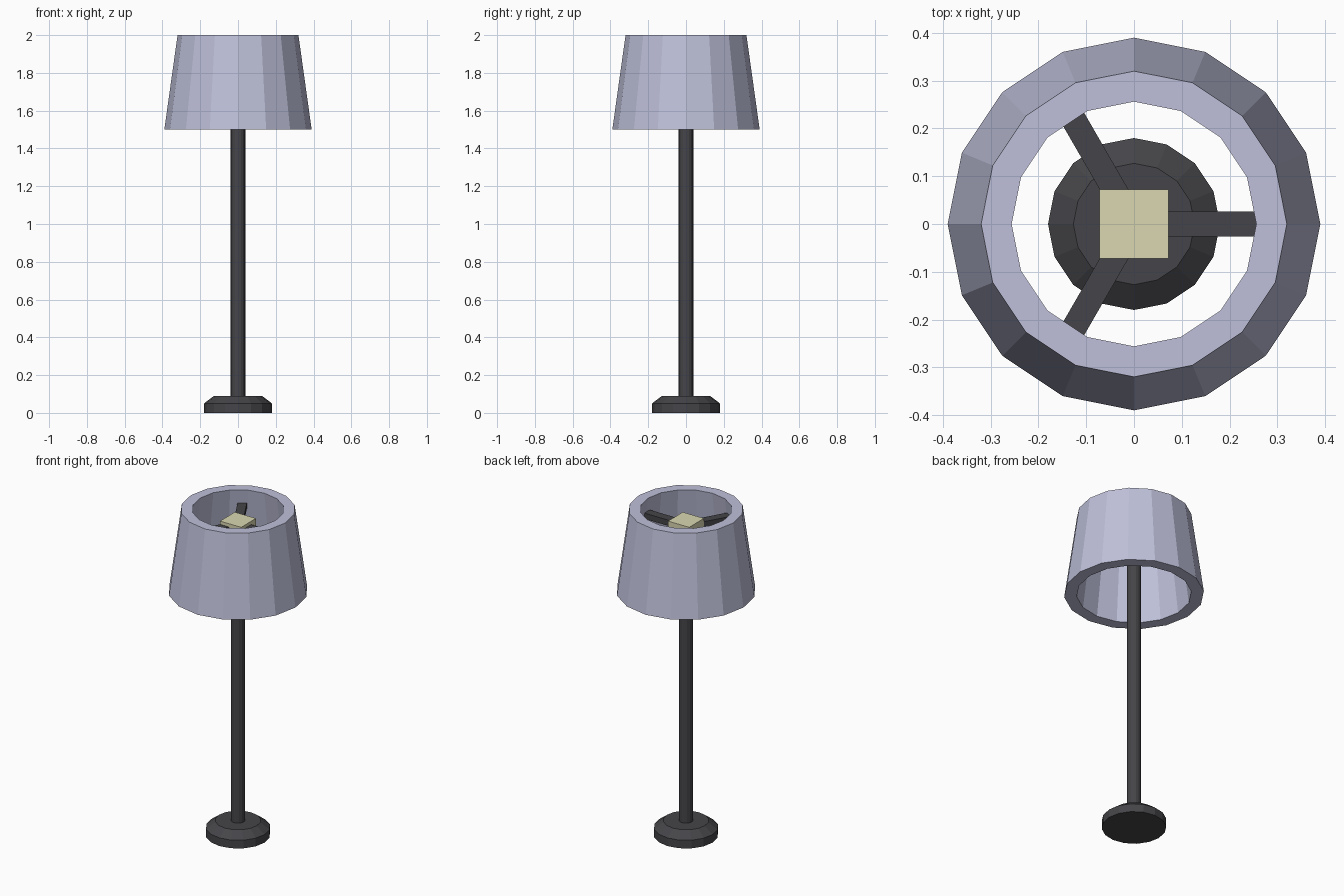
import bpy, bmesh, math

if "Cube" in bpy.data.objects:
    bpy.data.objects.remove(bpy.data.objects["Cube"])

def material(name, rgb):
    m = bpy.data.materials.new(name)
    m.diffuse_color = (*rgb, 1)
    m.use_nodes = True
    m.node_tree.nodes["Principled BSDF"].inputs["Base Color"].default_value = m.diffuse_color
    return m

dark = material("dark metal", (0.060, 0.060, 0.067))
cloth = material("lavender shade", (0.52, 0.53, 0.70))
glow = material("pale yellow bulb", (0.70, 0.68, 0.44))

def finish(name, bm, mat):
    bmesh.ops.recalc_face_normals(bm, faces=bm.faces)
    mesh = bpy.data.meshes.new(name)
    bm.to_mesh(mesh)
    bm.free()
    mesh.materials.append(mat)
    ob = bpy.data.objects.new(name, mesh)
    bpy.context.collection.objects.link(ob)
    return ob

def lathe(name, profile, mat, closed=False, sides=16):
    """Spin (radius, z) points into rings; cap the ends unless the profile is a loop."""
    bm = bmesh.new()
    rings = [[bm.verts.new((r * math.cos(2 * math.pi * i / sides),
                            r * math.sin(2 * math.pi * i / sides), z))
              for i in range(sides)] for r, z in profile]
    pairs = list(zip(rings, rings[1:]))
    if closed:
        pairs.append((rings[-1], rings[0]))
    else:
        bm.faces.new(rings[0])
        bm.faces.new(rings[-1])
    for a, b in pairs:
        for i in range(sides):
            j = (i + 1) % sides
            bm.faces.new((a[i], a[j], b[j], b[i]))
    return finish(name, bm, mat)

def box(name, x, y, z, mat):
    bm = bmesh.new()
    bmesh.ops.create_cube(bm, size=1)
    for v in bm.verts:
        for k, (lo, hi) in enumerate((x, y, z)):
            v.co[k] = lo if v.co[k] < 0 else hi
    return finish(name, bm, mat)

# Foot with chamfered top, and pole
lathe("base", [(0.18, 0), (0.18, 0.05), (0.127, 0.09)], dark)
lathe("pole", [(0.039, 0.085), (0.039, 1.82)], dark)

# Thick tapered shade, open at both ends
lathe("shade", [(0.39, 1.5), (0.32, 2.0), (0.256, 2.0), (0.32, 1.5)], cloth, closed=True)

# Bulb and the three arms that carry the shade
box("bulb", (-0.072, 0.072), (-0.072, 0.072), (1.79, 1.935), glow)
for i in range(3):
    arm = box(f"shade_arm_{i + 1}", (0, 0.268), (-0.026, 0.026), (1.88, 1.915), dark)
    arm.rotation_euler.z = i * 2 * math.pi / 3
